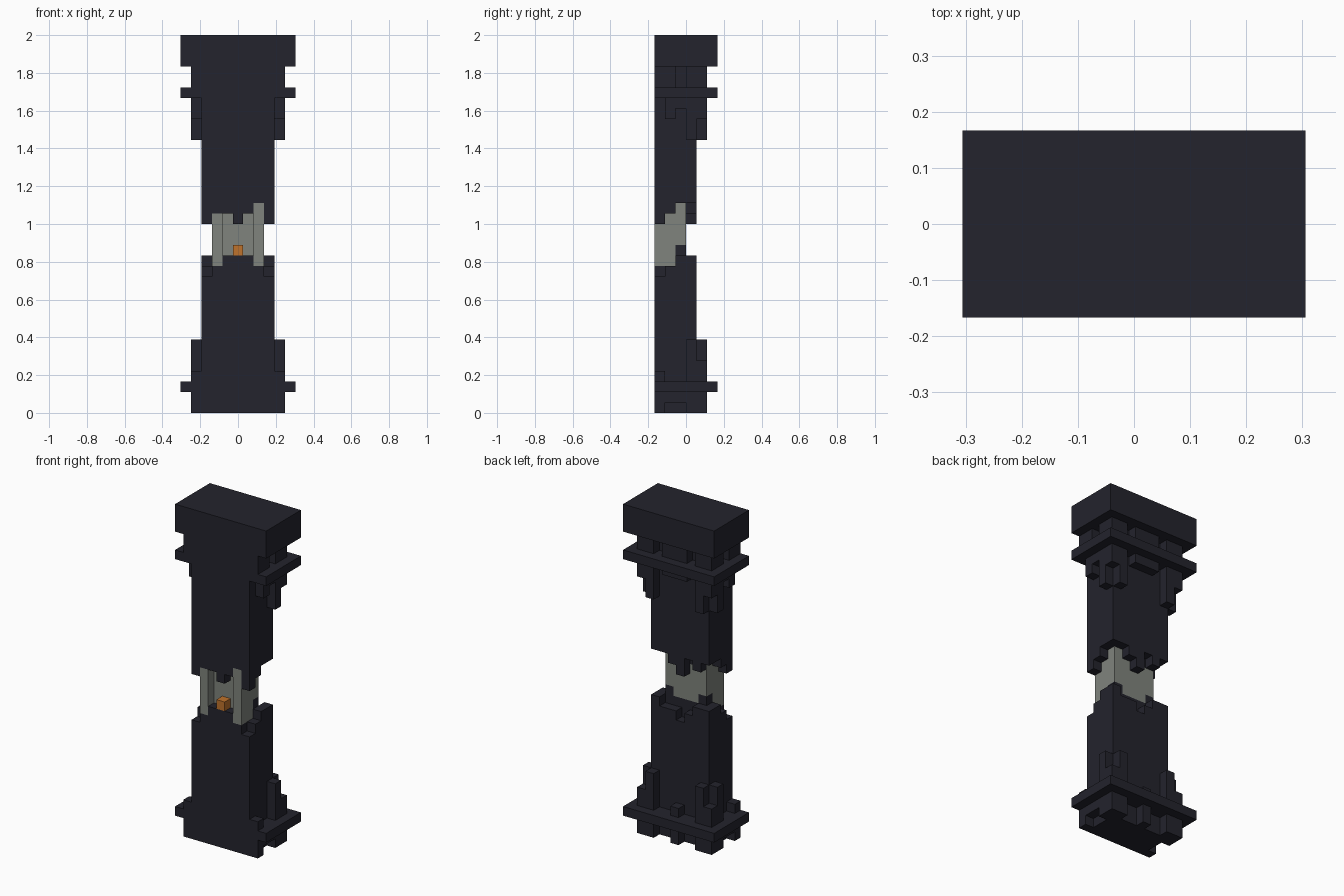
import bpy
import bmesh

cube = bpy.data.objects.get("Cube")
if cube:
    bpy.data.objects.remove(cube, do_unlink=True)

U = 2 / 36  # size of one block


def material(name, rgb):
    m = bpy.data.materials.new(name)
    m.use_nodes = True
    col = (*rgb, 1)
    m.diffuse_color = col
    bsdf = m.node_tree.nodes["Principled BSDF"]
    bsdf.inputs["Base Color"].default_value = col
    bsdf.inputs["Roughness"].default_value = 0.9
    return m


DARK = material("dark stone", (0.017, 0.017, 0.026))
GREY = material("pale grey", (0.215, 0.23, 0.205))
ORANGE = material("orange", (0.52, 0.17, 0.025))


def blocks(name, mat, boxes):
    """One object from boxes (x0, x1, y0, y1, z0, z1) counted in blocks."""
    bm = bmesh.new()
    for x0, x1, y0, y1, z0, z1 in boxes:
        verts = bmesh.ops.create_cube(bm, size=1)["verts"]
        for v in verts:
            v.co.x = (x1 if v.co.x > 0 else x0) * U
            v.co.y = (y1 if v.co.y > 0 else y0) * U
            v.co.z = (z1 if v.co.z > 0 else z0) * U
    mesh = bpy.data.meshes.new(name)
    bm.to_mesh(mesh)
    bm.free()
    mesh.materials.append(mat)
    obj = bpy.data.objects.new(name, mesh)
    bpy.context.collection.objects.link(obj)
    return obj


def cell(x, y, z0, z1):
    return (x - 0.5, x + 0.5, y, y + 1, z0, z1)


def both(*boxes):
    """Adds the copies mirrored in x."""
    return list(boxes) + [(-b[1], -b[0], *b[2:]) for b in boxes]


# Ragged ends of the two shafts: rows run front to back, entries along x
lower_tops = [
    [13, 14, 15, 15, 15, 14, 13],
    [14, 14, 15, 15, 15, 14, 14],
    [15, 16, 15, 15, 15, 16, 15],
    [15, 15, 14, 13, 14, 14, 15],
]
upper_ends = [
    [18, 19, 19, 18, 19, 20, 18],
    [19, 20, 19, 19, 19, 19, 19],
    [20, 20, 19, 19, 19, 20, 20],
    [20, 19, 20, 18, 19, 20, 20],
]

lower = [(-3.5, 3.5, -3, 1, 0, 13)]
upper = [(-3.5, 3.5, -3, 1, 20, 33)]
core = []
for j in range(4):
    for i in range(7):
        x, y = i - 3, j - 3
        top, end = lower_tops[j][i], upper_ends[j][i]
        if top > 13:
            lower.append(cell(x, y, 13, top))
        if end < 20:
            upper.append(cell(x, y, end, 20))
        niche = j == 0 and abs(x) < 2
        if abs(x) < 3 and y < 0 and not niche:
            core.append(cell(x, y, top, end))

blocks("lower_shaft", DARK, lower)
blocks("upper_shaft", DARK, upper)
blocks("pale_core", GREY, core)
blocks("niche_lamp", ORANGE, [cell(0, -3, 15, 16)])

# Full-width slabs
blocks("top_cap", DARK, [(-5.5, 5.5, -3, 3, 33, 36)])
blocks("upper_ledge", DARK, [(-5.5, 5.5, -3, 3, 30, 31)])
blocks("lower_ledge", DARK, [(-5.5, 5.5, -3, 3, 2, 3)])

# Blocks between the cap and the upper ledge
blocks("neck_blocks", DARK, both(
    (3.5, 4.5, -3, -1, 31, 33),
    (3.5, 4.5, 0, 1, 31, 33),
    (2.5, 4.5, 1, 2, 31, 33),
) + [(-1.5, 1.5, 1, 2, 31, 33)])

# Brackets hanging below the upper ledge
blocks("hanging_brackets", DARK, both(
    cell(4, -2, 28, 30),
    cell(4, -1, 29, 30),
    cell(4, 0, 26, 30),
    cell(4, 1, 28, 30),
    cell(3, 1, 26, 30),
    cell(1, 1, 29, 30),
) + [cell(0, 1, 29, 30)])

# Posts standing on the lower ledge
blocks("standing_posts", DARK, both(
    cell(4, -3, 3, 4),
    cell(4, 0, 3, 7),
    cell(4, 1, 3, 5),
    cell(3, 1, 3, 7),
) + [cell(0, 1, 3, 4)])

# Feet below the lower ledge
blocks("feet", DARK, both(
    (3.5, 4.5, -3, -2, 0, 2),
    (3.5, 4.5, -2, 0, 1, 2),
    (3.5, 4.5, 0, 1, 0, 2),
    (2.5, 4.5, 1, 2, 0, 2),
) + [cell(0, 1, 0, 2)])
